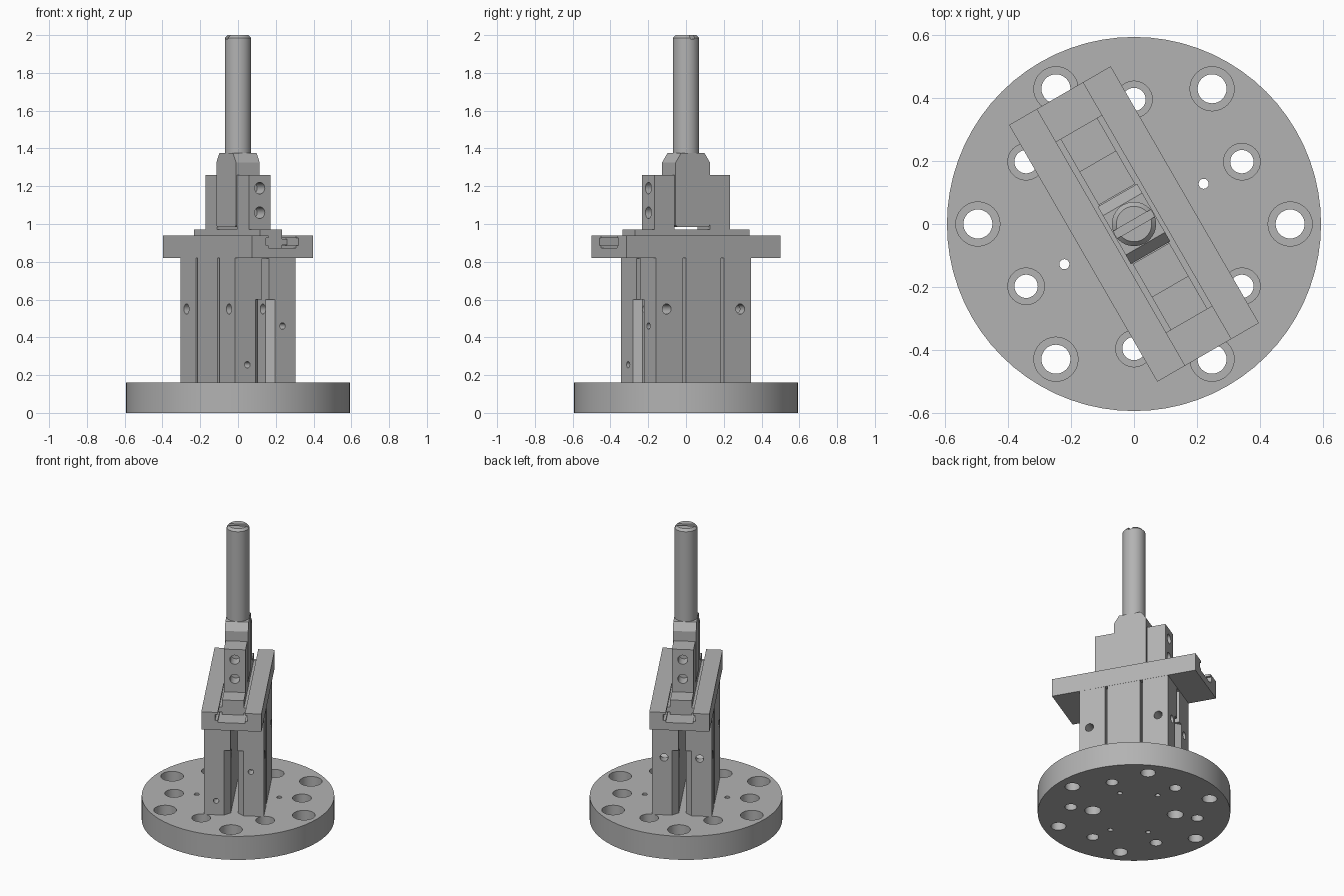
import bpy, bmesh
from math import radians, cos, sin
from mathutils import Matrix, Vector

if "Cube" in bpy.data.objects:
    bpy.data.objects.remove(bpy.data.objects["Cube"])

TURN = radians(30)  # the upper assembly is turned on the base

steel = bpy.data.materials.new("steel_grey")
steel.use_nodes = True
GREY = (0.45, 0.45, 0.45, 1)
steel.diffuse_color = GREY
steel.node_tree.nodes["Principled BSDF"].inputs["Base Color"].default_value = GREY


def box(bm, x0, x1, y0, y1, z0, z1):
    prism(bm, [(x0, y0), (x1, y0), (x1, y1), (x0, y1)], z0, z1)


def prism(bm, outline, lo, hi, matrix=Matrix()):
    """Extrude an xy outline from z = lo to z = hi."""
    bottom = [bm.verts.new(matrix @ Vector((x, y, lo))) for x, y in outline]
    top = [bm.verts.new(matrix @ Vector((x, y, hi))) for x, y in outline]
    bm.faces.new(bottom)
    bm.faces.new(top)
    n = len(outline)
    for i in range(n):
        j = (i + 1) % n
        bm.faces.new((bottom[i], bottom[j], top[j], top[i]))


def turned(bm, profile, matrix=Matrix(), sides=32):
    """Closed solid of revolution about z from (radius, z) points."""
    rings = []
    for r, z in profile:
        angles = [radians(360) * k / sides for k in range(sides)]
        rings.append([bm.verts.new(matrix @ Vector((r * cos(a), r * sin(a), z))) for a in angles])
    bm.faces.new(rings[0])
    bm.faces.new(rings[-1])
    for a, b in zip(rings, rings[1:]):
        for k in range(sides):
            m = (k + 1) % sides
            bm.faces.new((a[k], a[m], b[m], b[k]))


def drill(bm, x, y, z, axis, radius, depth):
    """Cylinder that enters the body at a point, along the given axis."""
    aim = Vector(axis).to_track_quat('Z', 'Y').to_matrix().to_4x4()
    turned(bm, [(radius, -0.02), (radius, depth)], Matrix.Translation((x, y, z)) @ aim, 20)


def make(name, bm, turn=TURN):
    bmesh.ops.recalc_face_normals(bm, faces=bm.faces)
    mesh = bpy.data.meshes.new(name)
    bm.to_mesh(mesh)
    bm.free()
    mesh.materials.append(steel)
    ob = bpy.data.objects.new(name, mesh)
    ob.rotation_euler.z = turn
    bpy.context.collection.objects.link(ob)
    return ob


def cut(ob, bm):
    """Subtract the cutter solids and bake the result."""
    cutter = make("cutter", bm, ob.rotation_euler.z)
    cutter.hide_render = True
    mod = ob.modifiers.new("cut", 'BOOLEAN')
    mod.operation = 'DIFFERENCE'
    mod.solver = 'EXACT'
    mod.use_self = True
    mod.object = cutter
    graph = bpy.context.evaluated_depsgraph_get()
    baked = bpy.data.meshes.new_from_object(ob.evaluated_get(graph))
    ob.modifiers.clear()
    ob.data = baked
    bpy.data.objects.remove(cutter)


# Base disc with two rings of counterbored holes, dowel and screw holes
bm = bmesh.new()
turned(bm, [(0.593, 0), (0.593, 0.16)], sides=72)
base = make("base_disc", bm, 0)
bm = bmesh.new()
for k in range(6):
    for ring, start, wide, narrow in ((0.495, 0, 0.07, 0.046), (0.395, 30, 0.058, 0.037)):
        a = radians(start + 60 * k)
        spot = Matrix.Translation((ring * cos(a), ring * sin(a), 0))
        turned(bm, [(narrow, -0.02), (narrow, 0.09), (wide, 0.09), (wide, 0.18)], spot)
spin = Matrix.Rotation(TURN, 4, 'Z')
for s in (-1, 1):
    for x, y, r, top in ((0.255, 0, 0.016, 0.18), (0.15, 0.21, 0.016, 0.1), (0.11, -0.23, 0.05, 0.1)):
        turned(bm, [(r, -0.02), (r, top)], spin @ Matrix.Translation((s * x, s * y, 0)), 20)
cut(base, bm)

# Column: split block with side grooves, V pockets and cross holes
bm = bmesh.new()
box(bm, -0.185, 0.185, -0.29, 0.29, 0.16, 0.82)
column = make("column", bm)
bm = bmesh.new()
box(bm, -0.022, 0.022, -0.32, 0.32, 0.14, 0.818)
for s in (-1, 1):
    prism(bm, [(-0.07, s * 0.3), (0.07, s * 0.3), (0.015, s * 0.245), (-0.015, s * 0.245)], 0.14, 0.6)
    for t in (-1, 1):
        x0, x1 = sorted((s * 0.15, s * 0.2))
        box(bm, x0, x1, t * 0.115 - 0.009, t * 0.115 + 0.009, 0.14, 0.83)
        drill(bm, s * 0.185, t * 0.225, 0.55, (-s, 0, 0), 0.027, 0.17)
drill(bm, -0.11, -0.29, 0.255, (0, 1, 0), 0.017, 0.06)
drill(bm, 0.105, -0.29, 0.46, (0, 1, 0), 0.017, 0.06)
for x in (-0.11, 0.11):
    drill(bm, x, 0.29, 0.55, (0, -1, 0), 0.025, 0.06)
cut(column, bm)

# Guide plate with a T-slot along its length
bm = bmesh.new()
box(bm, -0.186, 0.186, -0.47, 0.47, 0.82, 0.94)
guide = make("guide_plate", bm)
bm = bmesh.new()
box(bm, -0.084, 0.084, -0.5, 0.5, 0.872, 1)
box(bm, -0.1, 0.1, -0.5, 0.5, 0.885, 0.925)
cut(guide, bm)

# Slider with side flanges
bm = bmesh.new()
box(bm, -0.067, 0.067, -0.35, 0.35, 0.872, 0.97)
slider = make("slider", bm)
for s in (-1, 1):
    bm = bmesh.new()
    x0, x1 = sorted((s * 0.06, s * 0.098))
    box(bm, x0, x1, -0.35, 0.35, 0.888, 0.921)
    make("slider_flange_" + ("left" if s > 0 else "right"), bm)

# Clamp blocks either side of the tongue, each with two end holes
for s, end in ((-1, "front"), (1, "back")):
    bm = bmesh.new()
    y0, y1 = sorted((s * 0.108, s * 0.23))
    box(bm, -0.067, 0.067, y0, y1, 0.97, 1.26)
    block = make("clamp_block_" + end, bm)
    bm = bmesh.new()
    for z in (1.06, 1.19):
        drill(bm, 0, s * 0.23, z, (0, -s, 0), 0.031, 0.08)
    cut(block, bm)

# Tongue with chamfered top, extruded across the slider
bm = bmesh.new()
half = [(0.095, 0.985), (0.105, 0.995), (0.105, 1.325), (0.072, 1.375)]
outline = half + [(-y, z) for y, z in reversed(half)]
across = Matrix(((0, 0, 1, 0), (1, 0, 0, 0), (0, 1, 0, 0), (0, 0, 0, 1)))
prism(bm, outline, -0.072, 0.072, across)
make("tongue", bm)

# Shaft with chamfered, slotted top
bm = bmesh.new()
turned(bm, [(0.07, 1.37), (0.07, 1.985), (0.056, 2.0)], sides=40)
shaft = make("shaft", bm)
bm = bmesh.new()
box(bm, -0.1, 0.1, -0.013, 0.013, 1.98, 2.05)
cut(shaft, bm)

# Smooth the round walls and keep the edges sharp
for ob in bpy.context.scene.objects:
    ob.select_set(ob.type == 'MESH')
bpy.context.view_layer.objects.active = base
bpy.ops.object.shade_smooth_by_angle(angle=radians(30))
